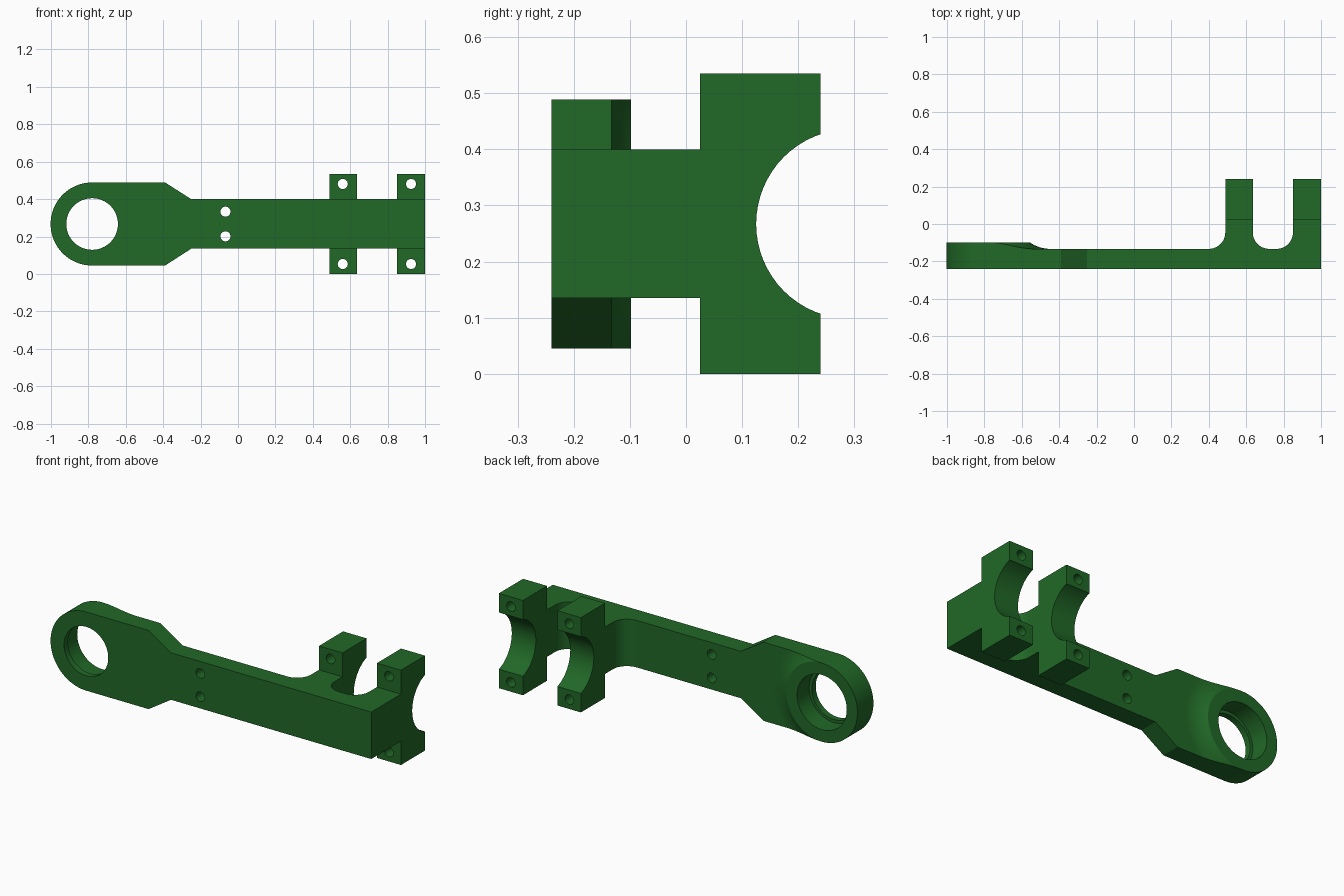
import bpy, bmesh
from math import sin, cos, pi, sqrt, asin

if "Cube" in bpy.data.objects:
    bpy.data.objects.remove(bpy.data.objects["Cube"])

HX, CZ, HR = -0.78, 0.267, 0.222   # head centre x, mid height, head radius


def finish(bm, name):
    bmesh.ops.recalc_face_normals(bm, faces=bm.faces)
    mesh = bpy.data.meshes.new(name)
    bm.to_mesh(mesh)
    bm.free()
    ob = bpy.data.objects.new(name, mesh)
    bpy.context.collection.objects.link(ob)
    return ob


def prism(name, pts, offset):
    """Extrude a closed outline of 3D points by an offset vector."""
    bm = bmesh.new()
    face = bm.faces.new([bm.verts.new(p) for p in pts])
    new = bmesh.ops.extrude_face_region(bm, geom=[face])["geom"]
    bmesh.ops.translate(bm, vec=offset,
                        verts=[v for v in new if isinstance(v, bmesh.types.BMVert)])
    return finish(bm, name)


def box(name, x0, x1, y0, y1, z0, z1):
    return prism(name, [(x0, y0, z0), (x1, y0, z0), (x1, y1, z0), (x0, y1, z0)],
                 (0, 0, z1 - z0))


def rod(name, x, z, r, y0, y1, n=32):
    """Cylinder along y."""
    return prism(name, [(x + r * cos(2 * pi * i / n), y0, z + r * sin(2 * pi * i / n))
                        for i in range(n)], (0, y1 - y0, 0))


def ring(name, prof, n=96):
    """Revolve a closed (radius, y) profile about the head axis."""
    bm = bmesh.new()
    rows = [[bm.verts.new((HX + r * cos(2 * pi * i / n), y, CZ + r * sin(2 * pi * i / n)))
             for r, y in prof] for i in range(n)]
    for i in range(n):
        a, b = rows[i], rows[(i + 1) % n]
        for j in range(len(prof)):
            k = (j + 1) % len(prof)
            bm.faces.new((a[j], a[k], b[k], b[j]))
    return finish(bm, name)


def combine(ob, other, op):
    mod = ob.modifiers.new("bool", 'BOOLEAN')
    mod.operation, mod.solver, mod.object = op, 'EXACT', other
    bpy.context.view_layer.objects.active = ob
    bpy.ops.object.modifier_apply(modifier=mod.name)
    bpy.data.objects.remove(other)


# Head: rounded eye tapering into the arm
outline = [(HX + HR * cos(pi / 2 + pi * i / 48), CZ + HR * sin(pi / 2 + pi * i / 48))
           for i in range(49)]
outline += [(-0.39, CZ - HR), (-0.25, 0.135), (-0.25, 0.40), (-0.39, CZ + HR)]
arm = prism("clamp_arm", [(x, -0.24, z) for x, z in outline], (0, 0.142, 0))

# Cut away around the boss, leaving a concave fillet down to the plate
H, W = 0.035, 0.11
R = (W * W + H * H) / (2 * H)
prof = [(HR + 0.0005, -0.04)]
for i in range(9):
    a = asin(W / R) * (1 - i / 8)
    prof.append((HR + 0.0005 + W - R * sin(a), -0.133 + R * (1 - cos(a))))
prof += [(0.9, -0.133), (0.9, -0.04)]
combine(arm, ring("boss_cutter", prof), 'DIFFERENCE')


# Bar and two pillars, drawn from the top with filleted roots
def fillet(cx, a0, a1, r=0.088, y=-0.045, n=12):
    return [(cx + r * cos(a0 + (a1 - a0) * i / n), y + r * sin(a0 + (a1 - a0) * i / n))
            for i in range(n + 1)]


top = [(-0.30, -0.24), (1, -0.24), (1, 0.1), (0.85, 0.1)]
top += fillet(0.762, 0, -pi / 2) + fillet(0.723, -pi / 2, -pi)
top += [(0.635, 0.1), (0.488, 0.1)] + fillet(0.40, 0, -pi / 2) + [(-0.30, -0.133)]
bar = prism("bar", [(x, y, 0.135) for x, y in top], (0, 0, 0.265))
combine(arm, bar, 'UNION')

# Clamp blocks on the pillars
for x0, x1 in ((0.488, 0.635), (0.85, 1.0)):
    combine(arm, box("block", x0, x1, 0.025, 0.24, 0, 0.535), 'UNION')

# Half-round saddle through both blocks
saddle = [(0.4, 0.294 + 0.169 * cos(2 * pi * i / 64), CZ + 0.169 * sin(2 * pi * i / 64))
          for i in range(64)]
combine(arm, prism("saddle_cutter", saddle, (0.7, 0, 0)), 'DIFFERENCE')

# Eye: through hole with a wider seat from the back
combine(arm, rod("eye_cutter", HX, CZ, 0.138, -0.3, 0, 64), 'DIFFERENCE')
combine(arm, rod("seat_cutter", HX, CZ, 0.155, -0.205, 0, 64), 'DIFFERENCE')

# Bolt holes in the bar and the blocks
for x, dz in ((-0.067, 0.066), (0.56, 0.214), (0.925, 0.214)):
    for s in (-1, 1):
        combine(arm, rod("bolt_cutter", x, CZ + s * dz, 0.027, -0.4, 0.4), 'DIFFERENCE')

# Green finish, smooth curves with sharp edges
mat = bpy.data.materials.new("green")
mat.diffuse_color = (0.015, 0.14, 0.02, 1)
mat.use_nodes = True
mat.node_tree.nodes["Principled BSDF"].inputs["Base Color"].default_value = mat.diffuse_color
arm.data.materials.clear()
arm.data.materials.append(mat)
for p in arm.data.polygons:
    p.material_index = 0
bpy.ops.object.select_all(action='DESELECT')
arm.select_set(True)
bpy.context.view_layer.objects.active = arm
bpy.ops.object.shade_smooth_by_angle(angle=pi / 6)
wn = arm.modifiers.new("normals", 'WEIGHTED_NORMAL')
wn.keep_sharp = True
